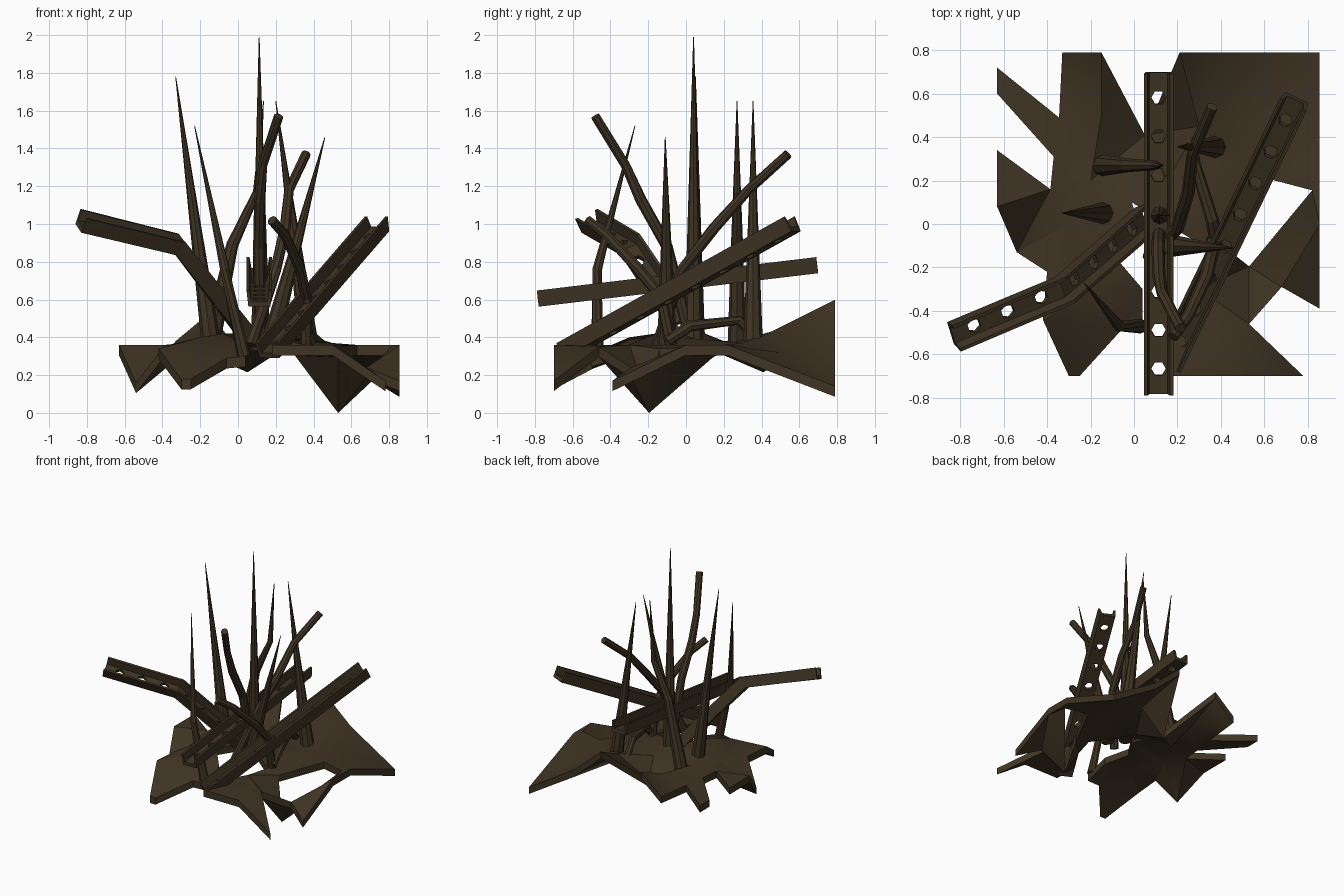
import bpy, bmesh, math
from mathutils import Vector, geometry

if "Cube" in bpy.data.objects:
    bpy.data.objects.remove(bpy.data.objects["Cube"])

rust = bpy.data.materials.new("dark_rust")
rust.diffuse_color = (0.05, 0.034, 0.017, 1)
rust.use_nodes = True
rust.node_tree.nodes["Principled BSDF"].inputs["Base Color"].default_value = rust.diffuse_color


def make(name, verts, faces):
    me = bpy.data.meshes.new(name)
    me.from_pydata([tuple(v) for v in verts], [], faces)
    bm = bmesh.new()
    bm.from_mesh(me)
    bmesh.ops.recalc_face_normals(bm, faces=bm.faces)
    bm.to_mesh(me)
    bm.free()
    me.materials.append(rust)
    ob = bpy.data.objects.new(name, me)
    bpy.context.collection.objects.link(ob)
    return ob


def frame(t, roll=0):
    """Side and up directions for a tangent; roll lowers the side direction."""
    s = t.cross(Vector((0, 0, 1))).normalized()
    u = s.cross(t)
    c, d = math.cos(roll), math.sin(roll)
    return s * c - u * d, u * c + s * d


def sweep(name, path, rings_of, roll=0):
    """Loft closed rings along a path; rings_of(i) gives the (side, up) section."""
    path = [Vector(p) for p in path]
    verts, faces, last = [], [], len(path) - 1
    for i, p in enumerate(path):
        a, b = path[max(i - 1, 0)], path[min(i + 1, last)]
        t = ((b - p).normalized() + (p - a).normalized()).normalized()
        s, u = frame(t, roll)
        ring = rings_of(i)
        n = len(ring)
        verts += [p + s * x + u * y for x, y in ring]
        if i:
            o = (i - 1) * n
            faces += [(o + k, o + (k + 1) % n, o + n + (k + 1) % n, o + n + k) for k in range(n)]
    faces += [tuple(range(n)), tuple(range(last * n, last * n + n))]
    return make(name, verts, faces)


def tube(name, path, radii, sides=8):
    def ring(i):
        return [(radii[i] * math.cos(k * math.tau / sides), radii[i] * math.sin(k * math.tau / sides))
                for k in range(sides)]
    return sweep(name, path, ring)


# torn base plate: outline (x, y, top height), bent up at the back and down at the tips
outline = [(.21, .79, .60), (.46, .79, .38), (.855, .79, .14), (.855, .22, .36), (.855, .0, .36),
           (.855, -.39, .17), (.68, -.29, .24), (.53, -.46, .35), (.78, -.70, .17), (.50, -.70, .36),
           (.18, -.70, .36), (.18, -.50, .36), (.30, -.30, .36), (.35, -.12, .36), (.20, -.03, .40),
           (.10, .03, .42), (-.01, .10, .42), (.02, .0, .42), (-.08, -.16, .42), (.04, -.30, .36),
           (.04, -.50, .30), (-.06, -.49, .29), (-.25, -.70, .18), (-.30, -.70, .18), (-.42, -.44, .34),
           (-.40, -.22, .34), (-.54, -.13, .16), (-.63, .08, .36), (-.63, .34, .36), (-.385, .16, .36),
           (-.37, .31, .36), (-.63, .60, .36), (-.63, .72, .36), (-.345, .49, .36), (-.33, .79, .38),
           (-.15, .79, .53), (.05, .41, .27)]
hole = [(.63, .205, .36), (.82, .155, .36), (.53, -.195, .055), (.46, -.14, .34)]
inner = [(.5, .3, .37), (.3, .45, .43), (.6, .5, .32), (-.15, .5, .41), (-.2, .2, .38),
         (-.3, 0, .36), (-.2, -.3, .40), (.42, -.5, .36), (.15, .2, .36)]


def inside(x, y, ring):
    hit = False
    for (ax, ay, _), (bx, by, _) in zip(ring, ring[1:] + ring[:1]):
        if (ay > y) != (by > y) and x < ax + (y - ay) * (bx - ax) / (by - ay):
            hit = not hit
    return hit


pts = outline + hole + inner
n, h = len(outline), len(hole)
edges = [(i, (i + 1) % n) for i in range(n)] + [(n + i, n + (i + 1) % h) for i in range(h)]
res = geometry.delaunay_2d_cdt([Vector(p[:2]) for p in pts], edges, [], 0, 1e-5)
top = [Vector((v.x, v.y, pts[src[0]][2] if src else .36)) for v, src in zip(res[0], res[3])]
tris = []
for f in res[2]:
    c = sum((top[i] for i in f), Vector()) / len(f)
    if inside(c.x, c.y, outline) and not inside(c.x, c.y, hole):
        tris.append(tuple(f))
m = len(top)
count = {}
for f in tris:
    for a, b in zip(f, f[1:] + f[:1]):
        count.setdefault(frozenset((a, b)), []).append((a, b))
rim = [e[0] for e in count.values() if len(e) == 1]
faces = tris + [tuple(i + m for i in reversed(f)) for f in tris]
faces += [(b, a, a + m, b + m) for a, b in rim]
plate = make("base_plate", top + [p - Vector((0, 0, .055)) for p in top], faces)
bpy.context.view_layer.objects.active = plate
plate.select_set(True)
bpy.ops.object.shade_smooth_by_angle(angle=math.radians(32))

# channel girders, open at the top, with hexagonal holes through the web
section = [(-.058, -.043), (.058, -.043), (.068, .043), (.052, .043), (.042, -.015),
           (-.042, -.015), (-.052, .043), (-.068, .043)]


def girder(name, path, holes_per_leg, roll=0):
    ob = sweep(name, path, lambda i: section, roll)
    verts, faces = [], []
    for a, b, count in zip(path, path[1:], holes_per_leg):
        a, b = Vector(a), Vector(b)
        t = (b - a).normalized()
        s, u = frame(t, roll)
        for k in range(count):
            c = a.lerp(b, (k + .65) / (count + .3))
            o = len(verts)
            for lift in (-.08, .06):
                verts += [c + u * lift + (t * math.sin(j * math.tau / 6) + s * math.cos(j * math.tau / 6)) * .034
                          for j in range(6)]
            faces += [tuple(range(o, o + 6)), tuple(range(o + 6, o + 12))]
            faces += [(o + j, o + (j + 1) % 6, o + 6 + (j + 1) % 6, o + 6 + j) for j in range(6)]
    cutter = make(name + "_hole_cutter", verts, faces)
    cutter.hide_render = True
    cutter.hide_viewport = True
    mod = ob.modifiers.new("holes", 'BOOLEAN')
    mod.operation = 'DIFFERENCE'
    mod.solver = 'EXACT'
    mod.object = cutter


girder("level_girder", [(.113, -.785, .605), (.113, .695, .782)], [8])
girder("rising_girder", [(.16, -.64, .33), (.74, .565, 1.0)], [8])
girder("bent_girder", [(-.83, -.515, 1.015), (-.32, -.30, .89), (.06, .03, .40)], [3, 4], math.radians(24))

# tall thin spikes
spikes = {"centre": [(.12, .04, .33), (.112, .04, 1.99)],
          "left": [(-.14, .05, .35), (-.33, .05, 1.78)],
          "back_right": [(.375, .355, .36), (.20, .355, 1.65)],
          "right": [(.17, -.10, .36), (.46, -.11, 1.46)]}
for key, path in spikes.items():
    tube(key + "_spike", path, [.052, .002])
tube("back_bent_spike", [(-.15, .27, .34), (-.03, .27, .89), (.10, .27, 1.17), (.135, .27, 1.65)],
     [.05, .032, .021, .002])
tube("front_bent_spike", [(.03, -.47, .30), (-.07, -.47, .76), (-.23, -.27, 1.52)], [.034, .026, .002])

# bent pipes
pipes = {"tall_pipe": [(.215, -.48, 1.57), (.13, -.32, 1.31), (.115, -.24, 1.13), (.11, -.10, .88), (.12, .02, .40)],
         "back_pipe": [(.36, .54, 1.37), (.27, .33, 1.18), (.25, .15, .98), (.20, -.02, .76), (.07, -.15, .36)],
         "front_pipe": [(.18, -.52, 1.02), (.25, -.42, .94), (.33, -.25, .76), (.36, -.13, .61), (.36, -.08, .36)],
         "low_pipe": [(.26, .40, .36), (.28, .28, .49), (.36, .02, .46), (.38, -.10, .38)]}
for key, path in pipes.items():
    tube(key, path, [.026, .026, .030, .030, .032][:len(path)])
